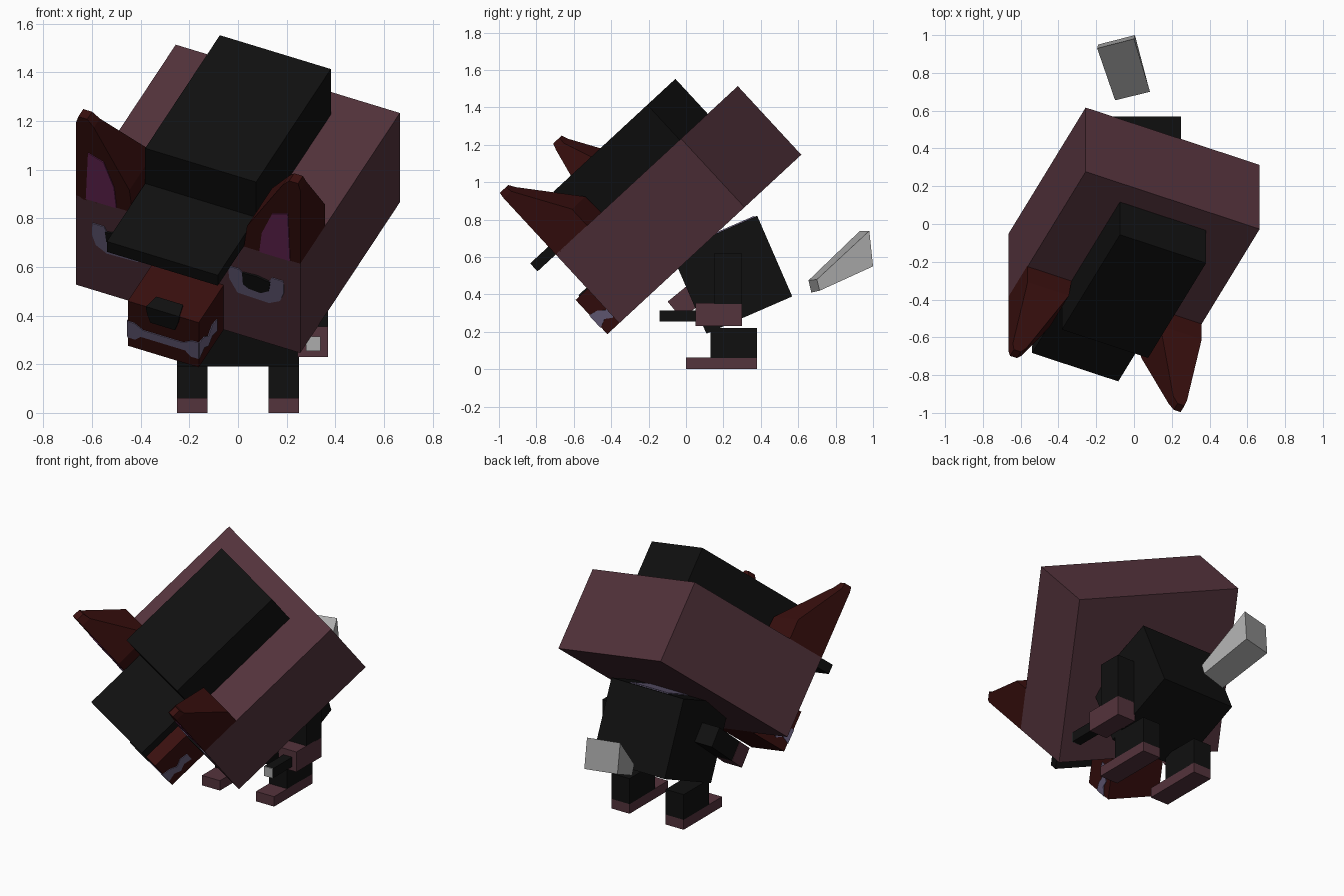
import bpy, bmesh, math
from mathutils import Matrix, Vector

if "Cube" in bpy.data.objects:
    bpy.data.objects.remove(bpy.data.objects["Cube"])


def material(name, rgb):
    m = bpy.data.materials.new(name)
    lin = [((c / 255 + 0.055) / 1.055) ** 2.4 if c > 10 else c / 255 / 12.92 for c in rgb]
    m.diffuse_color = (*lin, 1)
    m.use_nodes = True
    m.node_tree.nodes["Principled BSDF"].inputs["Base Color"].default_value = m.diffuse_color
    return m


MAUVE = material("mauve", (84, 51, 60))
BLACK = material("black", (16, 16, 16))
RED = material("dark red", (57, 15, 14))
PINK = material("inner ear purple", (112, 42, 92))
LAVENDER = material("lavender grey", (108, 98, 128))
GREY = material("light grey", (172, 172, 172))


def loft(name, rings, mat, M=Matrix()):
    """Closed solid through rings that all have the same number of points."""
    bm = bmesh.new()
    rows = [[bm.verts.new(M @ Vector(p)) for p in r] for r in rings]
    n = len(rows[0])
    for a, b in zip(rows, rows[1:]):
        for i in range(n):
            j = (i + 1) % n
            bm.faces.new((a[i], a[j], b[j], b[i]))
    bm.faces.new(rows[0])
    bm.faces.new(rows[-1])
    bmesh.ops.recalc_face_normals(bm, faces=bm.faces)
    me = bpy.data.meshes.new(name)
    bm.to_mesh(me)
    bm.free()
    me.materials.append(mat)
    ob = bpy.data.objects.new(name, me)
    bpy.context.collection.objects.link(ob)
    return ob


def rect(x0, x1, y0, y1, z):
    return [(x0, y0, z), (x1, y0, z), (x1, y1, z), (x0, y1, z)]


def box(name, x, y, z, mat, M=Matrix()):
    return loft(name, [rect(*x, *y, z[0]), rect(*x, *y, z[1])], mat, M)


def plate(name, pts, place, mat, thick=0.004):
    """Thin painted detail: place(u, v, height) maps to head coordinates."""
    return loft(name, [[place(u, v, h) for u, v in pts] for h in (-0.002, thick)], mat, HEAD)


# Tilted head frame: local x right, y back, z up
zb = Vector((0, -0.68, 0.735)).normalized()
yb = Vector((0.41, 0.68, 0.61))
xb = yb.cross(zb).normalized()
yb = zb.cross(xb)
HEAD = Matrix.Translation((0, -0.04, 0.88)) @ Matrix((xb, yb, zb)).transposed().to_4x4()

# Head, hair block, hair fringe, snout
box("head", (-.505, .505), (-.5, .5), (-.25, .25), MAUVE, HEAD)
box("hair_block", (-.25, .25), (-.375, .375), (.245, .505), BLACK, HEAD)
box("hair_fringe", (-.25, .25), (-.76, -.37), (.25, .308), BLACK, HEAD)
box("snout", (-.16, .16), (-.75, -.49), (-.25, 0), RED, HEAD)

# Nose, painted over the top front edge of the snout
plate("nose_front", [(-.075, 0), (-.07, -.03), (-.055, -.075), (.055, -.075), (.07, -.03), (.075, 0)],
      lambda u, v, h: (u, -.75 - h, v), BLACK, .008)
plate("nose_top", [(-.075, -.758), (-.06, -.685), (.06, -.685), (.075, -.758)],
      lambda u, v, h: (u, v, h), BLACK, .008)

# Mouth band on the front and both sides of the snout
plate("mouth_front", [(-.16, -.11), (-.13, -.11), (-.09, -.135), (.09, -.135), (.13, -.11), (.16, -.11),
                      (.16, -.2), (.125, -.2), (.1, -.175), (-.1, -.175), (-.125, -.2), (-.16, -.2)],
      lambda u, v, h: (u, -.75 - h, v), LAVENDER)

for side, s in (("left", -1), ("right", 1)):
    plate(side + "_mouth_side", [(-.75, -.11), (-.7, -.12), (-.66, -.15), (-.62, -.12), (-.57, -.13),
                                 (-.57, -.195), (-.62, -.18), (-.66, -.205), (-.7, -.18), (-.75, -.2)],
          lambda u, v, h: (s * (.16 + h), u, v), LAVENDER)

    # Eye and pupil
    face = lambda u, v, h: (s * u, -.5 - h, v)
    plate(side + "_eye", [(.18, .118), (.187, .05), (.224, -.015), (.366, -.02), (.415, .01), (.432, .06),
                          (.43, .125), (.378, .125), (.36, .09), (.25, .1), (.23, .118)], face, LAVENDER)
    plate(side + "_pupil", [(.246, .107), (.25, .045), (.275, .03), (.33, .025), (.366, .05), (.372, .1),
                            (.31, .112)], face, BLACK, .008)

    # Ear, tapering to its outer front corner, with an inner plate
    ear = [rect(s * .25, s * .505, -.5, -.25, .24),
           rect(s * .265, s * .505, -.5, -.25, .37),
           rect(s * .425, s * .505, -.5, -.44, .66),
           rect(s * .455, s * .495, -.5, -.45, .695)]
    loft(side + "_ear", ear, RED, HEAD)
    plate(side + "_inner_ear", [(.322, .25), (.333, .36), (.38, .485), (.45, .51), (.46, .25)], face, PINK)

    # Leg and foot
    x = sorted((s * .125, s * .25))
    box(side + "_leg", x, (.13, .38), (.06, .22), BLACK)
    box(side + "_foot", x, (0, .38), (0, .062), MAUVE)

# Body leaning forward, with collar patch on its top
BODY = Matrix.Translation((0, .245, .505)) @ Matrix.Rotation(math.radians(23.5), 4, 'X')
box("body", (-.25, .25), (-.25, .25), (-.235, .235), BLACK, BODY)
box("collar_patch", (-.13, .13), (-.2, .235), (.23, .241), LAVENDER, BODY)

# Right arm hanging down, holding a short rod
box("right_arm", (.25, .37), (.15, .3), (.35, .62), BLACK)
box("right_hand", (.245, .37), (.05, .3), (.23, .355), MAUVE)
box("rod", (.28, .34), (-.138, .06), (.255, .315), BLACK)
box("rod_tip", (.28, .34), (-.142, -.137), (.255, .315), GREY)

# Left arm reaching forward: local z runs from hand tip to shoulder
ARM = Matrix.Translation((-.31, -.06, .315)) @ Matrix.Rotation(math.radians(-50.7), 4, 'X')
box("left_hand", (-.062, .062), (-.06, .06), (0, .125), MAUVE, ARM)
box("left_arm", (-.06, .06), (-.06, .06), (.12, .38), BLACK, ARM)

# Wedge tail floating behind the body
loft("tail", [[(-.1, .655, .475), (-.095, .67, .41), (.08, .715, .42), (.085, .70, .48)],
              [(-.195, .93, .74), (-.19, .95, .55), (.005, 1.0, .55), (0, .98, .74)]], GREY)
